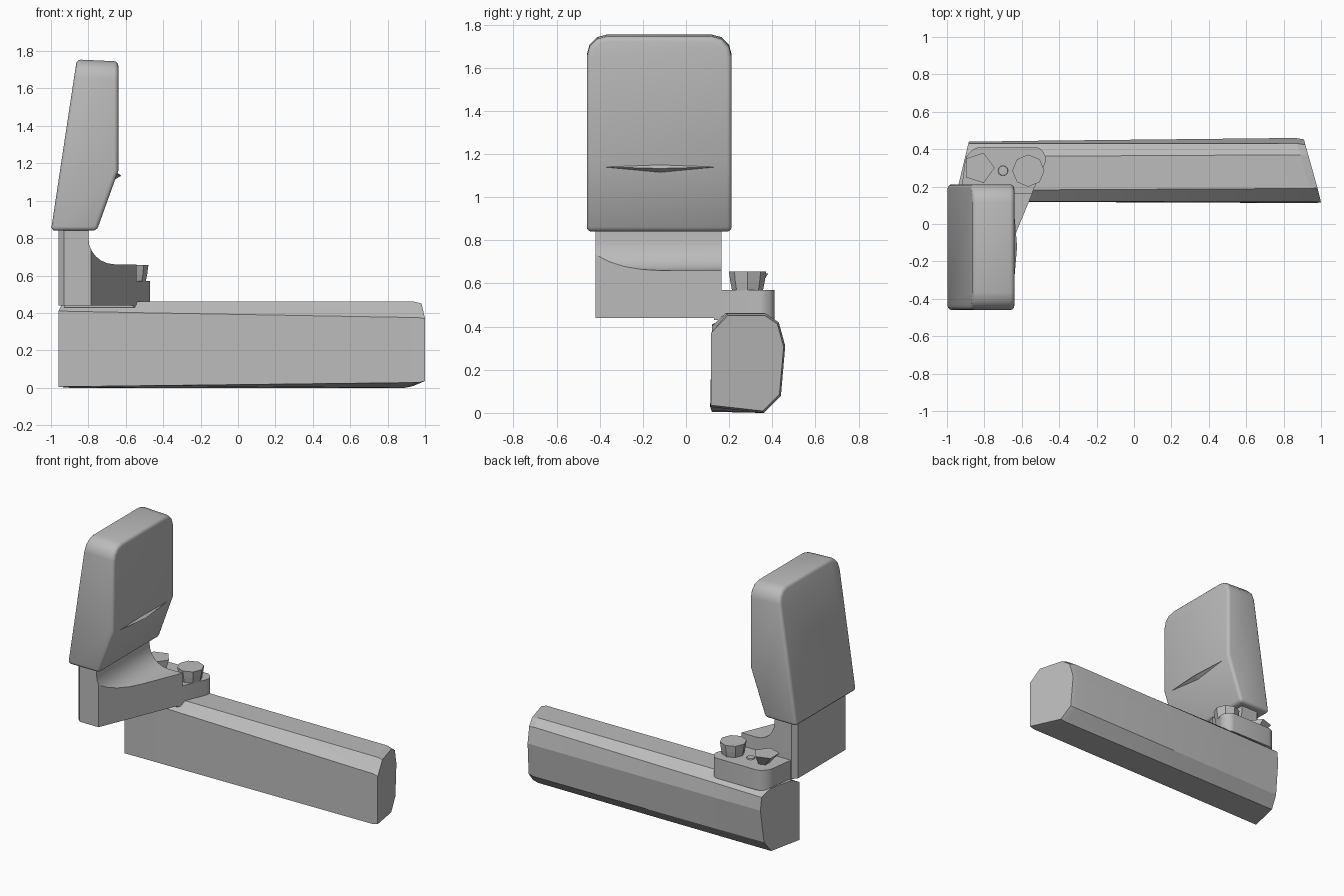
import bpy, bmesh, math
from mathutils import Vector

cube = bpy.data.objects.get("Cube")
if cube:
    bpy.data.objects.remove(cube, do_unlink=True)

grey = bpy.data.materials.new("plain grey")
grey.use_nodes = True
colour = (0.5, 0.5, 0.5, 1)
grey.diffuse_color = colour
grey.node_tree.nodes["Principled BSDF"].inputs["Base Color"].default_value = colour


def finish(name, bm, angle=30):
    bmesh.ops.recalc_face_normals(bm, faces=bm.faces)
    mesh = bpy.data.meshes.new(name)
    bm.to_mesh(mesh)
    bm.free()
    obj = bpy.data.objects.new(name, mesh)
    bpy.context.collection.objects.link(obj)
    mesh.materials.append(grey)
    if angle:
        bpy.ops.object.select_all(action='DESELECT')
        obj.select_set(True)
        bpy.context.view_layer.objects.active = obj
        bpy.ops.object.shade_smooth_by_angle(angle=math.radians(angle))
    return obj


def loft(rings):
    """Skin a list of equal-length point rings and cap both ends."""
    bm = bmesh.new()
    rows = [[bm.verts.new(p) for p in ring] for ring in rings]
    n = len(rows[0])
    for a, b in zip(rows, rows[1:]):
        for i in range(n):
            j = (i + 1) % n
            bm.faces.new((a[i], a[j], b[j], b[i]))
    bm.faces.new(rows[0][::-1])
    bm.faces.new(rows[-1])
    bmesh.ops.recalc_face_normals(bm, faces=bm.faces)
    return bm


def extrude_y(profile, y0, y1):
    return loft([[(x, y, z) for x, z in profile] for y in (y0, y1)])


def extrude_z(outline, z0, z1):
    return loft([[(x, y, z) for x, y in outline] for z in (z0, z1)])


def bevel(bm, edges, width, segments):
    bmesh.ops.bevel(bm, geom=edges, offset=width, segments=segments,
                    profile=0.5, affect='EDGES', clamp_overlap=True)


# Upright pad: leaning profile, large top corners, small rounding all over
bm = extrude_y([(-1.0, 0.84), (-0.755, 0.84), (-0.64, 1.16),
                (-0.64, 1.745), (-0.862, 1.755)], -0.46, 0.212)
top = [e for e in bm.edges if all(v.co.z > 1.7 for v in e.verts)
       and abs(e.verts[0].co.y - e.verts[1].co.y) < 0.01]
bevel(bm, top, 0.095, 3)
bm.normal_update()
sharp = [e for e in bm.edges if e.calc_face_angle(0) > math.radians(50)]
bevel(bm, sharp, 0.022, 3)
finish("upright_pad", bm)

# Thin crease ridge across the pad's inner face
bm = bmesh.new()
ends = [bm.verts.new((-0.648, y, 1.14)) for y in (-0.39, 0.15)]
mids = [bm.verts.new((x, -0.12, z)) for x, z in
        ((-0.65, 1.155), (-0.625, 1.133), (-0.665, 1.11))]
for end in ends:
    for i in range(3):
        bm.faces.new((end, mids[i], mids[(i + 1) % 3]))
finish("crease_ridge", bm, 0)

# Bracket: column sweeping into a shelf, trimmed on a slant
fillet = [(-0.66 - 0.14 * math.cos(t), 0.80 - 0.14 * math.sin(t))
          for t in (math.radians(a) for a in range(0, 91, 15))]
bm = extrude_y([(-0.96, 0.44), (-0.96, 0.88), (-0.80, 0.88)] + fillet
               + [(-0.4, 0.66), (-0.4, 0.44)], -0.42, 0.165)
cut = bmesh.ops.bisect_plane(bm, geom=bm.verts[:] + bm.edges[:] + bm.faces[:],
                             plane_co=Vector((-0.785, -0.42, 0)),
                             plane_no=Vector((0.58, -0.24, 0)), clear_outer=True)
bmesh.ops.holes_fill(bm, edges=[e for e in bm.edges if e.is_boundary], sides=0)
outer = [e for e in bm.edges if all(v.co.x < -0.95 for v in e.verts)
         and abs(e.verts[0].co.z - e.verts[1].co.z) > 0.2]
bevel(bm, outer, 0.03, 1)
finish("bracket", bm)

# Hinge plate with rounded rear corners
bm = extrude_z([(-0.93, 0.13), (-0.56, 0.13), (-0.465, 0.35),
                (-0.50, 0.41), (-0.85, 0.41), (-0.90, 0.36)], 0.43, 0.57)
corners = [e for e in bm.edges if e.verts[0].co.y > 0.3 and e.verts[1].co.y > 0.3
           and abs(e.verts[0].co.z - e.verts[1].co.z) > 0.1]
bevel(bm, corners, 0.025, 3)
finish("hinge_plate", bm)


def ring(cx, cy, r, z, n, turn=0):
    return [(cx + r * math.cos(math.tau * i / n + turn),
             cy + r * math.sin(math.tau * i / n + turn), z) for i in range(n)]


# Bolt heads and pivot screw on the hinge plate
bm = loft([ring(-0.565, 0.285, 0.07, 0.56, 8), ring(-0.565, 0.285, 0.08, 0.61, 8),
           ring(-0.565, 0.285, 0.086, 0.655, 8)])
finish("bolt_head", bm, 0)
bm = loft([ring(-0.80, 0.29, 0.035, 0.56, 5), ring(-0.83, 0.30, 0.085, 0.645, 5)])
finish("faceted_bolt_head", bm, 0)
bm = loft([ring(-0.70, 0.285, 0.03, 0.56, 12), ring(-0.70, 0.285, 0.025, 0.578, 12)])
finish("pivot_screw", bm)

# Long beam: eight-sided section, narrower at the left, with slanted ends
near = [(0.12, 0.005), (0.35, 0.0), (0.41, 0.08), (0.44, 0.31),
        (0.43, 0.40), (0.36, 0.44), (0.18, 0.44), (0.12, 0.41)]
far = [(0.112, 0.028), (0.36, 0.0), (0.44, 0.08), (0.46, 0.31),
       (0.43, 0.42), (0.37, 0.46), (0.19, 0.46), (0.12, 0.375)]


def end_ring(section, x, slope, scale=1.0):
    return [(x + slope * (y - 0.12), 0.27 + (y - 0.27) * scale,
             0.22 + (z - 0.22) * scale) for y, z in section]


blend = [((a * 3 + c) / 4, min(0.462, (b * 3 + d) / 4 + 0.017 * (b > 0.42)))
         for (a, b), (c, d) in zip(near, far)]
bm = loft([end_ring(near, -0.96, 0.24), end_ring(blend, -0.52, 0.0),
           end_ring(far, 0.965, -0.30), end_ring(far, 1.0, -0.27, 0.96)])
# Keep the front corner of the far end full
bm.verts.ensure_lookup_table()
for v in bm.verts:
    if v.co.x > 0.99 and v.co.y < 0.14:
        v.co.x, v.co.y = 1.0, 0.115
finish("long_beam", bm, 12)
